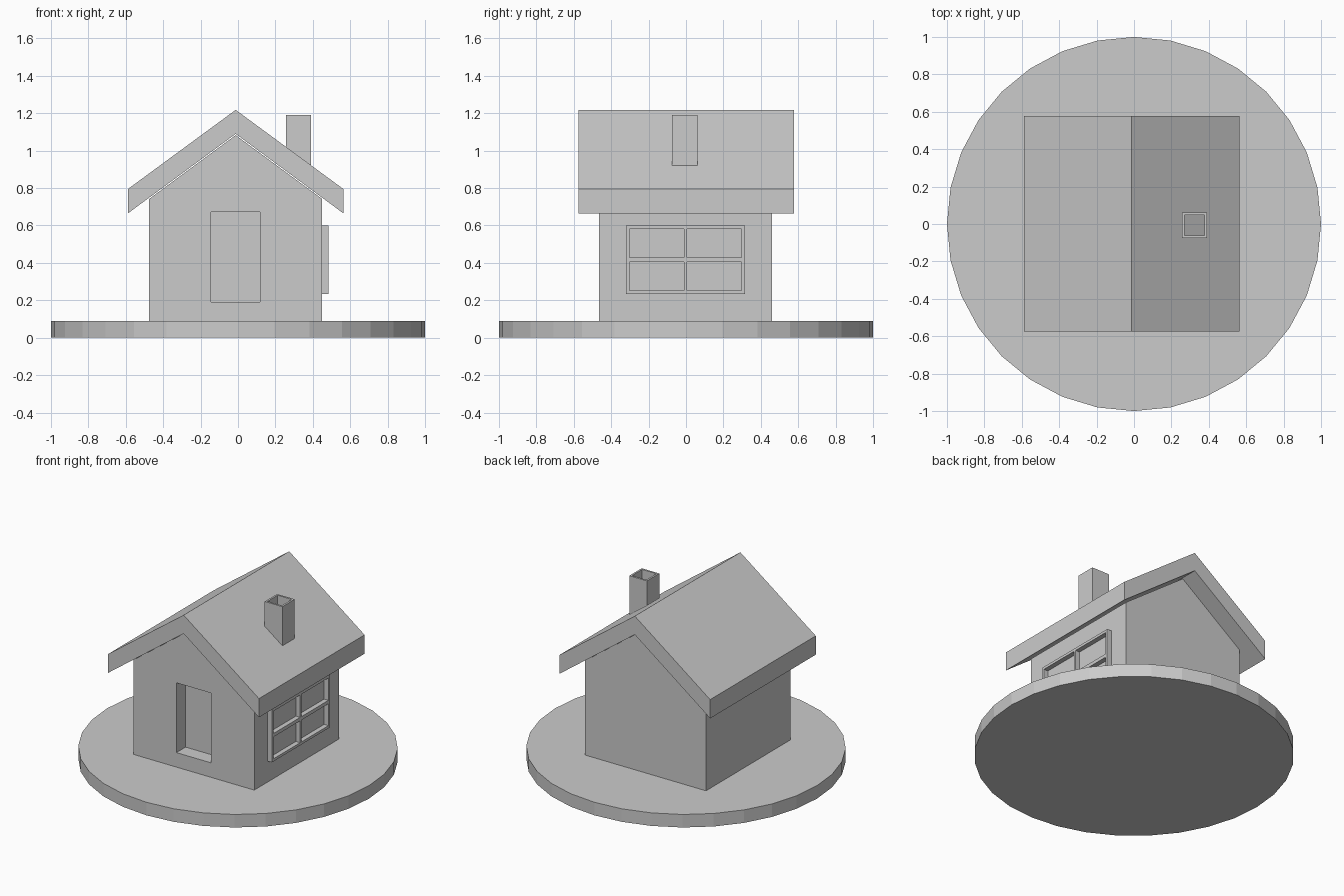
import bpy, bmesh, math

if "Cube" in bpy.data.objects:
    bpy.data.objects.remove(bpy.data.objects["Cube"])

CX = -0.0125   # ridge line of the house


def finish(name, bm):
    bmesh.ops.recalc_face_normals(bm, faces=bm.faces)
    mesh = bpy.data.meshes.new(name)
    bm.to_mesh(mesh)
    bm.free()
    ob = bpy.data.objects.new(name, mesh)
    bpy.context.collection.objects.link(ob)
    return ob


def extrude_y(name, profile, y0, y1):
    """Closed prism from an (x, z) outline."""
    bm = bmesh.new()
    face = bm.faces.new([bm.verts.new((x, y0, z)) for x, z in profile])
    new = bmesh.ops.extrude_face_region(bm, geom=[face])["geom"]
    verts = [v for v in new if isinstance(v, bmesh.types.BMVert)]
    bmesh.ops.translate(bm, vec=(0, y1 - y0, 0), verts=verts)
    return finish(name, bm)


def box(name, x, y, z):
    return extrude_y(name, [(x[0], z[0]), (x[1], z[0]), (x[1], z[1]), (x[0], z[1])], *y)


def cut(ob, cutter):
    mod = ob.modifiers.new("cut", "BOOLEAN")
    mod.operation = "DIFFERENCE"
    mod.solver = "EXACT"
    mod.object = cutter
    cutter.hide_render = True
    cutter.hide_set(True)
    cutter.display_type = "WIRE"


# Round ground plate
bpy.ops.mesh.primitive_cylinder_add(vertices=32, radius=1, depth=0.09, location=(0, 0, 0.045))
bpy.context.object.name = "ground_plate"

# Gabled walls with a door recess
w = 0.4625
walls = extrude_y("walls", [(CX - w, 0.09), (CX + w, 0.09), (CX + w, 0.742),
                            (CX, 1.083), (CX - w, 0.742)], -0.465, 0.46)
cut(walls, box("door_cutter", (-0.145, 0.118), (-0.6, -0.365), (0.19, 0.672)))

# Chevron roof slab
r = 0.576
extrude_y("roof", [(CX - r, 0.665), (CX, 1.09), (CX + r, 0.665),
                   (CX + r, 0.795), (CX, 1.218), (CX - r, 0.795)], -0.576, 0.577)

# Hollow chimney
chimney = box("chimney", (0.256, 0.391), (-0.074, 0.061), (0.9, 1.192))
cut(chimney, box("flue_cutter", (0.269, 0.378), (-0.061, 0.048), (0.8, 1.3)))

# Window: outer frame with crossed glazing bars
X = (0.45, 0.483)
Y = (-0.32, 0.315)
Z = (0.235, 0.6)
frame = box("window_frame", X, Y, Z)
for i, ys in enumerate([(-0.302, -0.011), (0.006, 0.297)]):
    for j, zs in enumerate([(0.253, 0.404), (0.428, 0.582)]):
        cut(frame, box(f"pane_cutter_{i}{j}", (0.4, 0.6), ys, zs))
